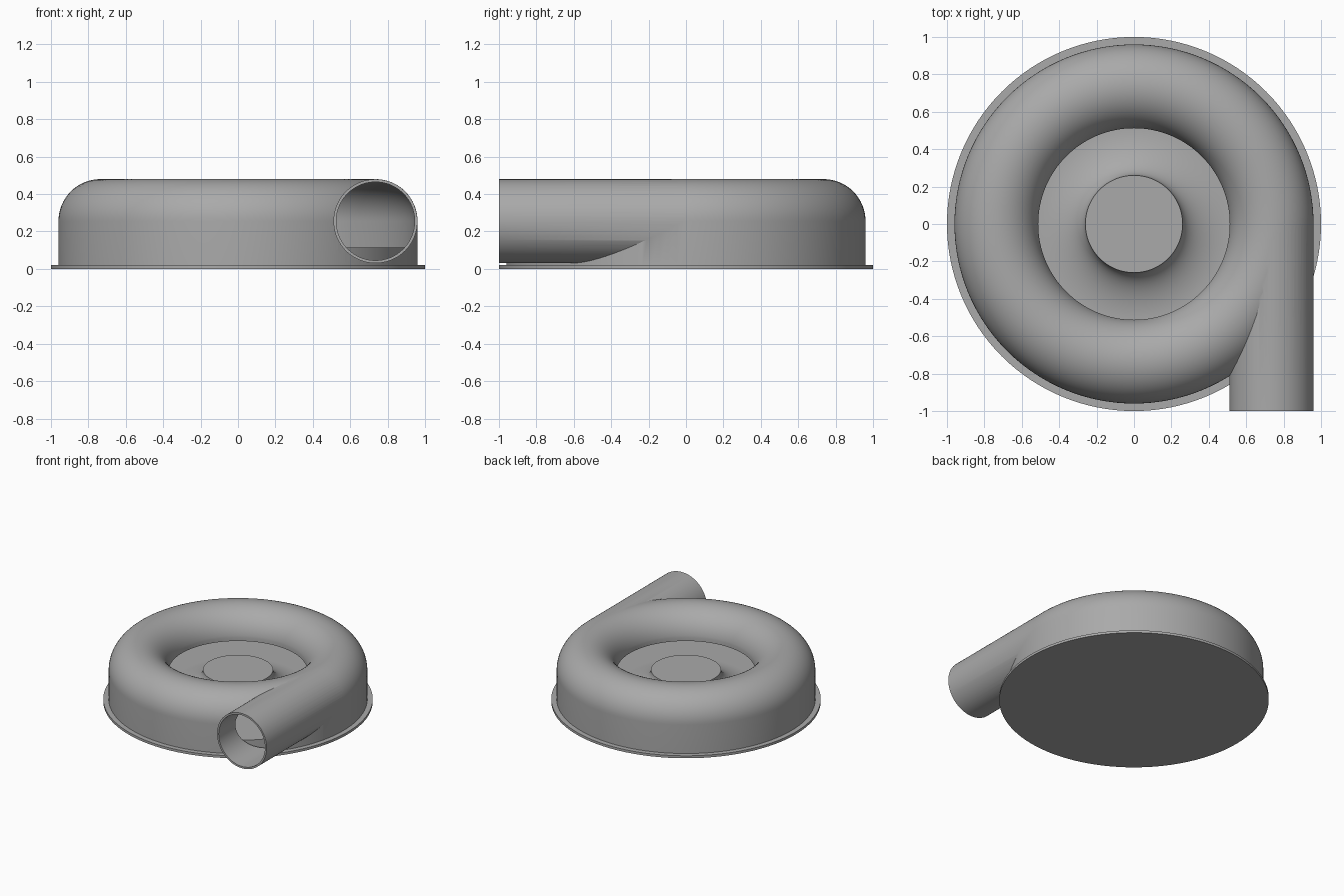
import bpy, bmesh, math
from mathutils import Matrix

if "Cube" in bpy.data.objects:
    bpy.data.objects.remove(bpy.data.objects["Cube"])

SEGMENTS = 128
RING, TUBE, WALL, AXIS_Z = 0.735, 0.225, 0.015, 0.255

grey = bpy.data.materials.new("plain grey")
grey.use_nodes = True
colour = (0.4, 0.4, 0.4, 1)
grey.diffuse_color = colour
grey.node_tree.nodes["Principled BSDF"].inputs["Base Color"].default_value = colour


def finish(name, bm):
    bmesh.ops.remove_doubles(bm, verts=bm.verts, dist=1e-5)
    bmesh.ops.recalc_face_normals(bm, faces=bm.faces)
    mesh = bpy.data.meshes.new(name)
    bm.to_mesh(mesh)
    bm.free()
    mesh.materials.append(grey)
    obj = bpy.data.objects.new(name, mesh)
    bpy.context.collection.objects.link(obj)
    return obj


def revolve(name, profile):
    """Spin an (r, z) profile, from axis to axis, into a closed solid."""
    bm = bmesh.new()
    rings = []
    for r, z in profile:
        if r == 0:
            rings.append([bm.verts.new((0, 0, z))])
        else:
            steps = [math.tau * i / SEGMENTS for i in range(SEGMENTS)]
            rings.append([bm.verts.new((r * math.cos(a), r * math.sin(a), z)) for a in steps])
    for low, high in zip(rings, rings[1:]):
        if len(low) == 1:
            bm.faces.new(high)
        elif len(high) == 1:
            bm.faces.new(low)
        else:
            for i in range(SEGMENTS):
                j = (i + 1) % SEGMENTS
                bm.faces.new((low[i], low[j], high[j], high[i]))
    # drop the loose axis points left by the flat caps
    bmesh.ops.delete(bm, geom=[v for v in bm.verts if not v.link_faces], context='VERTS')
    return finish(name, bm)


def pipe(name, radius, y0, y1):
    bm = bmesh.new()
    place = Matrix.Translation((RING, (y0 + y1) / 2, AXIS_Z)) @ Matrix.Rotation(math.pi / 2, 4, 'X')
    bmesh.ops.create_cone(bm, cap_ends=True, segments=96, radius1=radius, radius2=radius,
                          depth=y1 - y0, matrix=place)
    return finish(name, bm)


def arc(radius, steps=32):
    """Half circle over the top of the ring, from outside to inside."""
    return [(RING + radius * math.cos(math.pi * i / steps),
             AXIS_Z + radius * math.sin(math.pi * i / steps)) for i in range(steps + 1)]


def select(obj):
    bpy.ops.object.select_all(action='DESELECT')
    obj.select_set(True)
    bpy.context.view_layer.objects.active = obj


def combine(target, other, operation):
    mod = target.modifiers.new(operation.lower(), 'BOOLEAN')
    mod.operation, mod.solver, mod.object = operation, 'EXACT', other
    select(target)
    bpy.ops.object.modifier_apply(modifier=mod.name)
    bpy.data.objects.remove(other)


# Hollow ring housing with a tangent outlet pipe
housing = revolve("ring_housing", [(0, 0.01), (RING + TUBE, 0.01)] + arc(TUBE) + [(0, AXIS_Z)])
combine(housing, pipe("outlet_pipe", TUBE - 0.0005, -1, 0), 'UNION')
lip = RING - TUBE + 0.002
cavity = revolve("cavity", [(0, 0.005), (RING + TUBE - WALL, 0.005)] + arc(TUBE - WALL)
                 + [(lip, AXIS_Z), (lip, 0.3), (0, 0.3)])
combine(housing, cavity, 'DIFFERENCE')
combine(housing, pipe("bore", TUBE - WALL - 0.0005, -1.1, -0.005), 'DIFFERENCE')

# Base plate
base = revolve("base_plate", [(0, 0), (1, 0), (1, 0.02), (0, 0.02)])

# Inner disc whose top sweeps up into a flat hub
hub_r, hub_z, floor_r, floor_z = 0.26, 0.26, 0.52, 0.115
sweep = []
for i in range(17):
    a = math.pi / 2 * i / 16
    sweep.append((floor_r - (floor_r - hub_r) * math.sin(a),
                  hub_z - (hub_z - floor_z) * math.cos(a)))
disc = revolve("hub_disc", [(0, 0.015), (0.93, 0.015), (0.93, floor_z)] + sweep + [(0, hub_z)])

for part in (housing, base, disc):
    select(part)
    bpy.ops.object.shade_smooth_by_angle(angle=math.radians(30))
